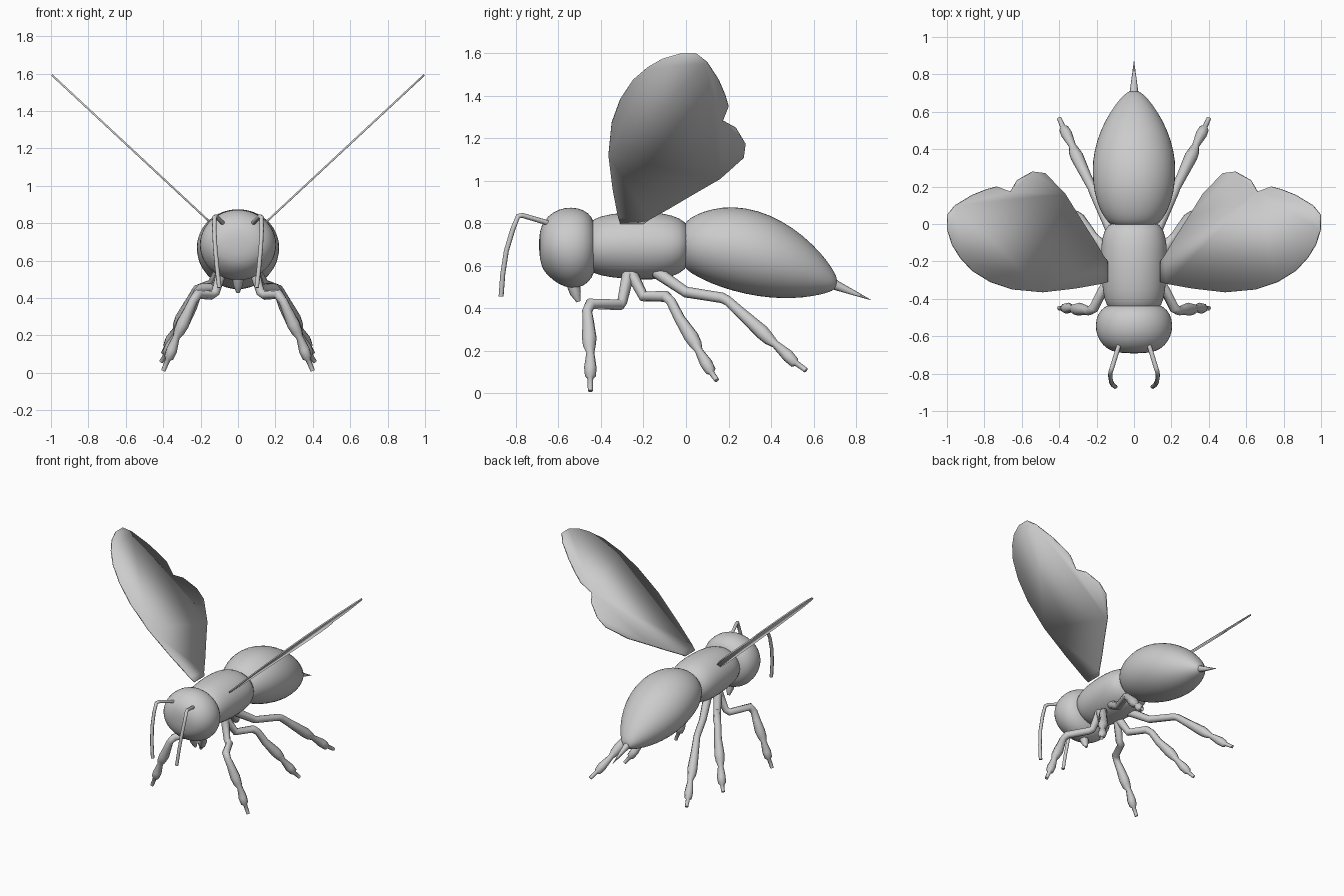
import bpy, bmesh
from math import sin, cos, tau


def finish(name, bm, angle=1.0):
    bmesh.ops.recalc_face_normals(bm, faces=bm.faces[:])
    me = bpy.data.meshes.new(name)
    bm.to_mesh(me)
    bm.free()
    ob = bpy.data.objects.new(name, me)
    bpy.context.collection.objects.link(ob)
    smooth(ob, angle)
    return ob


def smooth(ob, angle):
    bpy.ops.object.select_all(action='DESELECT')
    bpy.context.view_layer.objects.active = ob
    ob.select_set(True)
    bpy.ops.object.shade_smooth_by_angle(angle=angle)


def loft(name, sections, sides=24):
    """Elliptical rings along y: (y, top z, bottom z, half width)."""
    bm = bmesh.new()
    rings = []
    for y, top, bot, rx in sections:
        zc, rz = (top + bot) / 2, (top - bot) / 2
        rings.append([bm.verts.new((rx * cos(tau * i / sides), y, zc + rz * sin(tau * i / sides)))
                      for i in range(sides)])
    for a, b in zip(rings, rings[1:]):
        for i in range(sides):
            j = (i + 1) % sides
            bm.faces.new((a[i], a[j], b[j], b[i]))
    bm.faces.new(rings[0])
    bm.faces.new(rings[-1])
    ob = finish(name, bm, 3.0)
    sub = ob.modifiers.new("Subdivision", 'SUBSURF')
    sub.levels = sub.render_levels = 1


def tube(name, points, side=1):
    """Round tube through (x, y, z, radius) points, mirrored by side."""
    cu = bpy.data.curves.new(name, 'CURVE')
    cu.dimensions = '3D'
    cu.bevel_depth = 1.0
    cu.bevel_resolution = 2
    cu.use_fill_caps = True
    sp = cu.splines.new('POLY')
    sp.points.add(len(points) - 1)
    for p, (x, y, z, r) in zip(sp.points, points):
        p.co = (x * side, y, z, 1)
        p.radius = r
    ob = bpy.data.objects.new(name, cu)
    bpy.context.collection.objects.link(ob)
    bpy.ops.object.select_all(action='DESELECT')
    bpy.context.view_layer.objects.active = ob
    ob.select_set(True)
    bpy.ops.object.convert(target='MESH')
    smooth(bpy.context.view_layer.objects.active, 1.0)


# Body: head, thorax, abdomen
loft("head", [(-.692, .73, .67, .05), (-.682, .79, .59, .12), (-.65, .835, .55, .168),
              (-.60, .868, .51, .2), (-.54, .878, .487, .21), (-.48, .866, .50, .197),
              (-.44, .83, .54, .16), (-.42, .77, .60, .1)])
loft("thorax", [(-.47, .78, .60, .11), (-.44, .822, .56, .15), (-.36, .845, .543, .17),
                (-.22, .857, .53, .178), (-.10, .848, .535, .178), (-.03, .825, .56, .16),
                (.02, .79, .60, .12)])
loft("abdomen", [(-.02, .77, .62, .09), (0, .812, .578, .135), (.05, .843, .548, .17),
                 (.12, .868, .513, .203), (.22, .882, .478, .223), (.34, .862, .452, .225),
                 (.45, .813, .443, .2), (.55, .745, .447, .158), (.64, .655, .463, .1),
                 (.69, .585, .48, .055), (.712, .54, .50, .025)])

# Stinger and mouth
tube("stinger", [(0, .66, .53, .03), (0, .715, .503, .022), (0, .87, .438, .001)])
tube("mouth", [(0, -.535, .53, .034), (0, -.52, .47, .026), (0, -.505, .43, .01)])

# Wing outline as (y, z); x follows the slanted wing plane
wing = [(-.31, .80), (-.32, .83), (-.345, .96), (-.365, 1.12), (-.35, 1.27), (-.31, 1.38),
        (-.25, 1.47), (-.18, 1.53), (-.11, 1.57), (-.03, 1.593), (.05, 1.593), (.1, 1.555),
        (.155, 1.47), (.185, 1.40), (.2, 1.35), (.172, 1.28), (.235, 1.245), (.28, 1.17),
        (.272, 1.11), (.16, 1.01), (.03, .935), (-.08, .87), (-.17, .82), (-.2, .80)]

# Legs: hip, knee, two swollen segments, claw
legs = {
    "front_leg": [(.08, -.27, .57, .03), (.12, -.30, .43, .024), (.145, -.31, .415, .026),
                  (.215, -.45, .42, .027), (.24, -.465, .385, .024), (.26, -.46, .34, .027),
                  (.295, -.455, .26, .035), (.315, -.455, .22, .03), (.33, -.45, .19, .019),
                  (.355, -.45, .12, .03), (.37, -.45, .08, .026), (.375, -.45, .07, .014),
                  (.40, -.45, .01, .012)],
    "middle_leg": [(.08, -.26, .57, .03), (.12, -.20, .455, .026), (.19, -.095, .455, .027),
                   (.215, -.07, .43, .024), (.245, -.03, .35, .026), (.295, .025, .265, .035),
                   (.315, .045, .23, .03), (.33, .06, .20, .019), (.36, .095, .14, .03),
                   (.38, .115, .105, .026), (.385, .12, .095, .014), (.41, .145, .06, .012)],
    "rear_leg": [(.08, -.14, .57, .03), (.14, .0, .475, .026), (.215, .17, .448, .025),
                 (.225, .195, .435, .024), (.255, .255, .38, .027), (.305, .36, .285, .035),
                 (.32, .39, .255, .03), (.33, .42, .23, .019), (.36, .48, .175, .03),
                 (.375, .51, .145, .026), (.38, .52, .14, .014), (.40, .565, .107, .012)],
}
antenna = [(.075, -.63, .795, .012), (.118, -.77, .836, .012), (.125, -.79, .832, .012),
           (.127, -.815, .77, .012), (.122, -.845, .67, .012), (.112, -.862, .56, .012),
           (.1, -.87, .455, .012)]

for side, label in ((1, "left"), (-1, "right")):
    for name, pts in legs.items():
        tube(f"{label}_{name}", pts, side)
    tube(f"{label}_antenna", antenna, side)
    bm = bmesh.new()
    face = bm.faces.new([bm.verts.new((side * (.165 + (z - .82) * 1.075), y, z)) for y, z in wing])
    ob = finish(f"{label}_wing", bm, .5)
    solid = ob.modifiers.new("Thickness", 'SOLIDIFY')
    solid.thickness = .01
    solid.offset = 0
